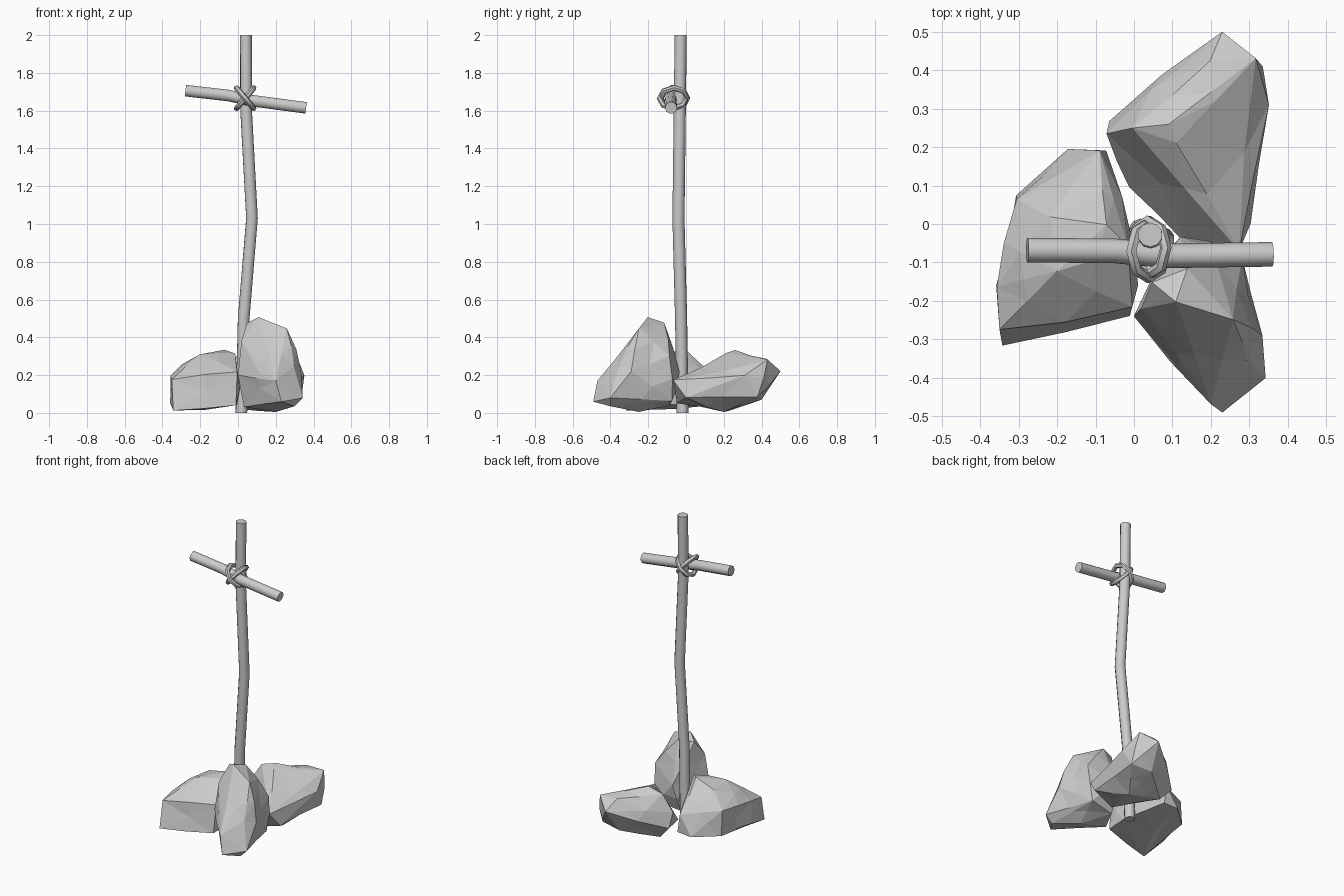
import bpy, bmesh, math, random
from mathutils import Vector

if "Cube" in bpy.data.objects:
    bpy.data.objects.remove(bpy.data.objects["Cube"])

random.seed(4)


def tube(name, paths, radius, closed=False, res=3):
    """Round stick or rope swept along one or more point paths."""
    cu = bpy.data.curves.new(name, 'CURVE')
    cu.dimensions = '3D'
    cu.bevel_depth = radius
    cu.bevel_resolution = res
    cu.use_fill_caps = not closed
    for pts in paths:
        sp = cu.splines.new('POLY')
        sp.points.add(len(pts) - 1)
        for p, co in zip(sp.points, pts):
            p.co = (*co, 1)
        sp.use_cyclic_u = closed
    ob = bpy.data.objects.new(name, cu)
    bpy.context.collection.objects.link(ob)
    bpy.ops.object.select_all(action='DESELECT')
    ob.select_set(True)
    bpy.context.view_layer.objects.active = ob
    bpy.ops.object.convert(target='MESH')
    bpy.ops.object.shade_smooth_by_angle(angle=math.radians(50))


def rock(name, corners):
    """Faceted boulder: hull of its corners, long edges broken up unevenly."""
    bm = bmesh.new()
    for c in corners:
        bm.verts.new(c)
    res = bmesh.ops.convex_hull(bm, input=bm.verts)
    junk = {g for g in res['geom_interior'] + res['geom_unused']
            if isinstance(g, bmesh.types.BMVert)}
    bmesh.ops.delete(bm, geom=list(junk), context='VERTS')
    old = set(bm.verts)
    long_edges = [e for e in bm.edges if e.calc_length() > 0.19]
    bmesh.ops.subdivide_edges(bm, edges=long_edges, cuts=1)
    bmesh.ops.triangulate(bm, faces=bm.faces, quad_method='BEAUTY', ngon_method='BEAUTY')
    bm.normal_update()
    moves = [(v, v.normal.copy()) for v in bm.verts if v not in old]
    for v, n in moves:
        v.co += n * random.uniform(-0.01, 0.012)
        v.co.z = max(v.co.z, 0.005)
    bmesh.ops.recalc_face_normals(bm, faces=bm.faces)
    me = bpy.data.meshes.new(name)
    bm.to_mesh(me)
    bm.free()
    bpy.context.collection.objects.link(bpy.data.objects.new(name, me))


# Bent upright post
tube('post', [[(0.018, -0.018, 0.0), (0.03, -0.026, 0.5), (0.074, -0.04, 1.03),
               (0.043, -0.033, 1.6), (0.042, -0.028, 2.0)]], 0.032)

# Sagging crossbar in front of the post
tube('crossbar', [[(-0.278, -0.068, 1.706), (-0.05, -0.07, 1.68),
                   (0.08, -0.083, 1.652), (0.36, -0.079, 1.615)]], 0.032)

# Two diagonal rope loops tying the sticks together
loops = []
for tilt in (50, -50):
    d = Vector((math.cos(math.radians(tilt)), 0, math.sin(math.radians(tilt))))
    loops.append([Vector((0.038, -0.066, 1.666))
                  + d * 0.07 * math.cos(a) + Vector((0, 0.07, 0)) * math.sin(a)
                  + Vector((0, 0.004 if tilt > 0 else -0.004, 0))
                  for a in (math.tau * i / 8 for i in range(8))])
tube('rope_lashing', loops, 0.015, closed=True, res=1)

# Three rocks holding the post up
rock('left_rock', [
    (-.345, -.32, .01), (-.355, -.28, .18), (-.01, -.24, .04), (0, -.22, .22),
    (-.365, -.165, .2), (-.36, -.16, .05), (-.3, .07, .05), (-.3, .06, .2),
    (-.17, .19, .05), (-.07, .195, .05), (-.09, .19, .17), (-.22, .02, .3),
    (-.07, 0, .34), (-.01, -.06, .32), (0, -.1, .04), (-.2, -.12, .3)])
rock('front_rock', [
    (.23, -.49, .06), (.2, -.47, .17), (.34, -.4, .08), (.335, -.29, .22),
    (.3, -.36, .25), (.26, -.25, .45), (.11, -.2, .5), (.04, -.15, .48),
    (.14, -.11, .485), (.28, -.09, .3), (.12, -.03, .22), (.02, -.22, .38),
    (0, -.24, .2), (.03, -.22, .03), (.2, -.25, .01), (.26, -.07, .06),
    (.12, -.38, .2), (.3, -.4, .03), (.1, -.09, .04)])
rock('back_rock', [
    (.23, .49, .22), (.315, .43, .28), (.2, .42, .28), (.355, .31, .2),
    (.34, .38, .08), (.2, .4, .07), (.3, .15, .2), (.305, 0, .08),
    (.27, -.06, .17), (.13, -.05, .05), (-.02, .09, .08), (-.08, .235, .2),
    (-.07, .27, .1), (0, .25, .3), (.09, .26, .335), (.11, .21, .32),
    (.04, .355, .22), (.2, .2, .015), (.01, .25, .02)])
